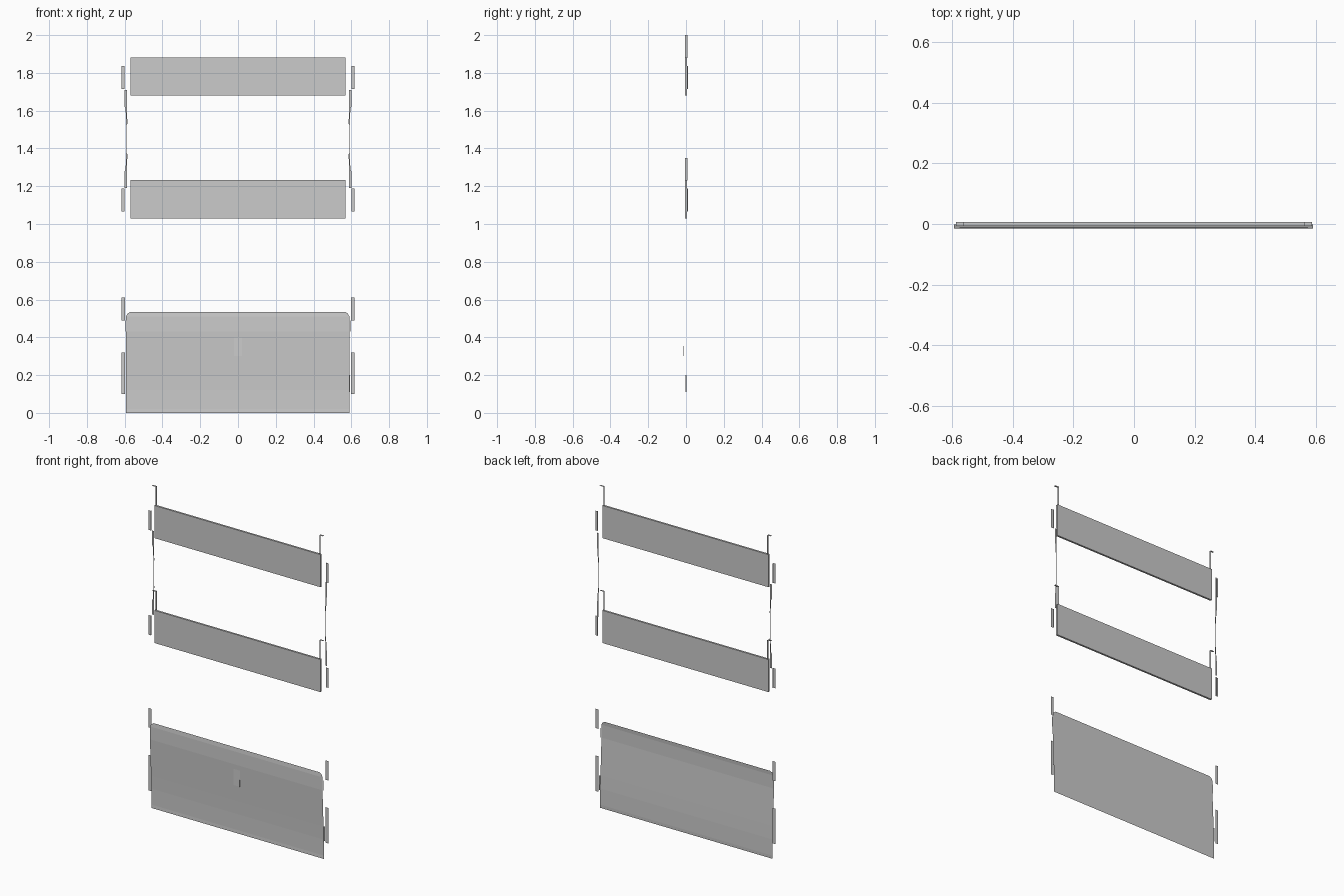
import bpy, bmesh

if "Cube" in bpy.data.objects:
    bpy.data.objects.remove(bpy.data.objects["Cube"])


def mesh(name, verts, faces):
    me = bpy.data.meshes.new(name)
    me.from_pydata(verts, [], faces)
    me.update()
    ob = bpy.data.objects.new(name, me)
    bpy.context.collection.objects.link(ob)
    return ob


def box(name, x0, x1, y0, y1, z0, z1):
    ob = mesh(name, [], [])
    bm = bmesh.new()
    bmesh.ops.create_cube(bm, size=1)
    for v in bm.verts:
        v.co = (x1 if v.co.x > 0 else x0, y1 if v.co.y > 0 else y0, z1 if v.co.z > 0 else z0)
    bm.to_mesh(ob.data)
    bm.free()
    return ob


def sheet(name, rows):
    """Thin skin through rows of (left x, right x, y, z)."""
    verts = []
    for x0, x1, y, z in rows:
        verts += [(x0, y, z), (x1, y, z)]
    faces = [(2*i, 2*i+1, 2*i+3, 2*i+2) for i in range(len(rows) - 1)]
    return mesh(name, verts, faces)


def strip(name, pts, z0, z1):
    """Vertical folded strip through (x, y) points."""
    n = len(pts)
    return mesh(name, [(x, y, z0) for x, y in pts] + [(x, y, z1) for x, y in pts],
                [(i, i+1, n+i+1, n+i) for i in range(n - 1)])


# lower folded panel with clipped top corners
sheet("lower_panel", [(-.593, .59, -.002, 0), (-.593, .59, -.001, .02), (-.593, .59, -.002, .12),
                      (-.593, .59, -.005, .2), (-.593, .59, -.015, .43), (-.593, .59, -.0145, .51),
                      (-.585, .582, -.013, .525), (-.57, .568, -.012, .535)])
# small pull in the middle of the panel
mesh("pull", [(-.022, -.014, .4), (.022, -.014, .4), (.022, -.0145, .3), (-.022, -.0145, .3),
              (-.022, -.0095, .3), (.022, -.0095, .3)],
     [(0, 3, 2, 1), (3, 4, 5, 2), (0, 4, 3), (1, 2, 5)])

# two slatted boards, with upright hooks at their ends
for label, z in (("lower", 1.03), ("upper", 1.68)):
    box(label + "_board", -.57, .57, -.006, .006, z, z + .202)
    for s in (-1, 1):
        mesh(label + "_hook", [(s*.562, -.006, z + .2), (s*.562, .007, z + .2),
                               (s*.562, .007, z + .32), (s*.562, -.006, z + .32),
                               (s*.587, .007, z + .32), (s*.587, -.006, z + .32)],
             [(0, 1, 2, 3), (3, 2, 4, 5)])

for s in (-1, 1):
    # angled brackets beside the boards
    for z in (1.065, 1.715):
        strip("board_bracket", [(s*.617, .004), (s*.6, .004), (s*.6, .011)], z, z + .122)
    # flat brackets beside the panel
    for z0, z1 in ((.1, .19), (.19, .32), (.49, .61)):
        strip("panel_bracket", [(s*.617, .005), (s*.598, .005)], z0, z1)
    # small hinge leaf behind the panel edge
    strip("hinge_leaf", [(s*.59, -.003), (s*.594, .002)], .11, .2)
    strip("edge_leaf", [(s*.592, -.014), (s*.595, -.012)], .43, .49)
    # tapering straps linking the boards
    widths = [(1.19, .6, .589), (1.28, .6, .587), (1.29, .595, .587), (1.37, .592, .586),
              (1.38, .5905, .588), (1.52, .5905, .588), (1.53, .592, .586), (1.61, .595, .587),
              (1.62, .6, .587), (1.71, .6, .589)]
    sheet("side_strap", [(s*a, s*b, .017, z) for z, a, b in widths])
